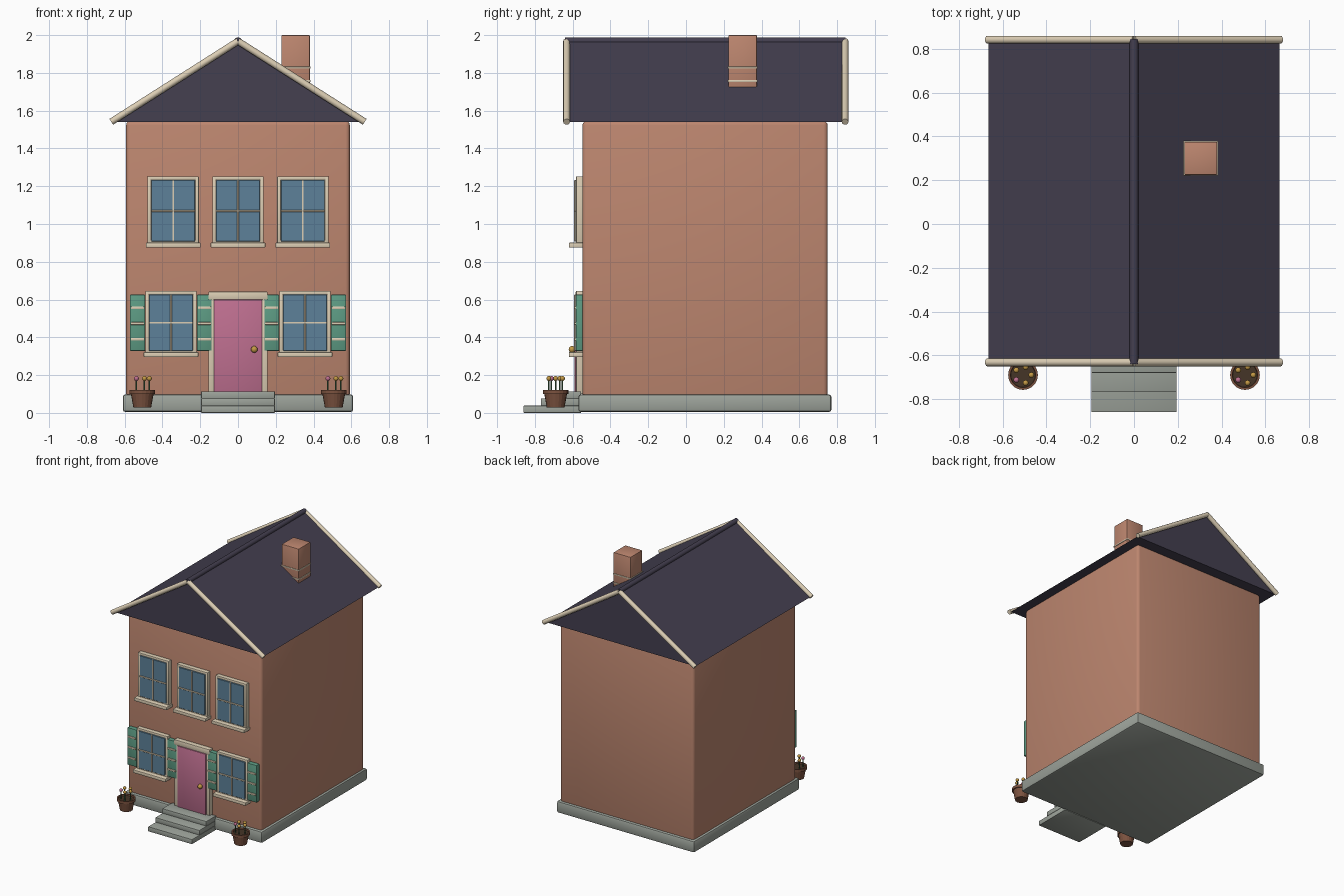
import bpy, bmesh, math
from mathutils import Vector

if "Cube" in bpy.data.objects:
    bpy.data.objects.remove(bpy.data.objects["Cube"])

COLORS = {
    "brick": (0.51, 0.24, 0.16), "slate": (0.058, 0.05, 0.08), "cream": (0.72, 0.62, 0.46),
    "glass": (0.11, 0.22, 0.32), "pink": (0.52, 0.16, 0.28), "teal": (0.11, 0.33, 0.23),
    "stone": (0.34, 0.37, 0.33), "clay": (0.20, 0.085, 0.05), "soil": (0.06, 0.035, 0.02),
    "gold": (0.55, 0.32, 0.06), "leaf": (0.06, 0.16, 0.07),
}
MATS = {}
for key, rgb in COLORS.items():
    MATS[key] = bpy.data.materials.new(key)
    MATS[key].diffuse_color = (*rgb, 1)


def finish(ob, name, mat, smooth=True):
    ob.name = name
    ob.data.materials.append(MATS[mat])
    if smooth:
        bpy.ops.object.shade_smooth_by_angle(angle=math.radians(35))
    return ob


def box(name, mat, x, y, z, bevel=0.004, segs=2):
    """Bevelled box from (min, max) ranges."""
    bpy.ops.mesh.primitive_cube_add(size=1)
    ob = bpy.context.object
    for v in ob.data.vertices:
        v.co = [(r[0] + r[1]) / 2 + c * (r[1] - r[0]) for r, c in zip((x, y, z), v.co)]
    if bevel:
        bm = bmesh.new()
        bm.from_mesh(ob.data)
        bmesh.ops.bevel(bm, geom=bm.edges[:], offset=bevel, segments=segs,
                        profile=0.5, affect='EDGES')
        bm.to_mesh(ob.data)
        bm.free()
    return finish(ob, name, mat)


def rod(name, mat, a, b, r, sides=12):
    a, b = Vector(a), Vector(b)
    d = b - a
    bpy.ops.mesh.primitive_cylinder_add(vertices=sides, radius=r, depth=d.length,
                                        location=(a + b) / 2,
                                        rotation=d.to_track_quat('Z', 'Y').to_euler())
    return finish(bpy.context.object, name, mat)


def ball(name, mat, loc, r):
    bpy.ops.mesh.primitive_uv_sphere_add(segments=14, ring_count=8, radius=r, location=loc)
    return finish(bpy.context.object, name, mat)


WALL = -0.548

# Foundation and walls
box("foundation", "stone", (-0.61, 0.61), (-0.57, 0.77), (0.005, 0.098), 0.014)
box("walls", "brick", (-0.592, 0.592), (WALL, 0.75), (0.08, 1.545), 0.022, 3)

# Gabled roof prism
bm = bmesh.new()
ends = [[bm.verts.new((x, y, z)) for x, z in ((-0.665, 1.54), (0.665, 1.54), (0, 1.975))]
        for y in (-0.62, 0.83)]
bm.faces.new(ends[0])
bm.faces.new(ends[1][::-1])
for i in range(3):
    j = (i + 1) % 3
    bm.faces.new((ends[0][j], ends[0][i], ends[1][i], ends[1][j]))
bmesh.ops.recalc_face_normals(bm, faces=bm.faces[:])
me = bpy.data.meshes.new("roof")
bm.to_mesh(me)
bm.free()
roof = bpy.data.objects.new("roof", me)
bpy.context.collection.objects.link(roof)
finish(roof, "roof", "slate", False)

# Ridge cap and rake trims
rod("ridge_cap", "slate", (0, -0.64, 1.968), (0, 0.845, 1.968), 0.02)
for y, end in ((-0.632, "front"), (0.842, "back")):
    for s in (-1, 1):
        rod(f"rake_trim_{end}", "cream", (s * 0.671, y, 1.541), (0, y, 1.968), 0.018)

# Chimney with two thin bands
box("chimney", "brick", (0.23, 0.38), (0.225, 0.375), (1.69, 2.0), 0.004)
for z in (1.757, 1.828):
    box("chimney_band", "cream", (0.226, 0.384), (0.221, 0.379), (z - 0.005, z + 0.005), 0.002)


def window(cx, z0, z1):
    """Frame, glass, glazing bars and sill; z0..z1 is the glass height."""
    w, f = 0.116, 0.02
    front = (-0.582, WALL + 0.01)
    for s in (-1, 1):
        e = sorted((cx + s * w, cx + s * (w + f)))
        box("window_jamb", "cream", e, front, (z0 - 0.01, z1 + f))
    for z in (z0 - 0.012, z1):
        box("window_rail", "cream", (cx - w - f, cx + w + f), front, (z, z + f))
    box("window_glass", "glass", (cx - w, cx + w), (-0.585, WALL + 0.01), (z0, z1), 0.002, 1)
    bar = (-0.592, -0.58)
    zm = (z0 + z1) / 2
    box("glazing_bar", "cream", (cx - 0.005, cx + 0.005), bar, (z0, z1), 0.002, 1)
    box("glazing_bar", "cream", (cx - w, cx + w), bar, (zm - 0.005, zm + 0.005), 0.002, 1)
    box("window_sill", "cream", (cx - 0.145, cx + 0.145), (-0.62, WALL + 0.01),
        (z0 - 0.032, z0 - 0.006))


# Windows
for cx in (-0.343, 0, 0.343):
    window(cx, 0.907, 1.232)
for cx in (-0.355, 0.355):
    window(cx, 0.328, 0.626)
    # Shutters with three slats
    for s in (-1, 1):
        sx = cx + s * 0.177
        box("shutter", "teal", (sx - 0.04, sx + 0.04), (-0.583, WALL + 0.01), (0.328, 0.626))
        for z in (0.39, 0.473, 0.556):
            box("shutter_slat", "cream", (sx - 0.035, sx + 0.035), (-0.592, -0.575),
                (z - 0.007, z + 0.007), 0.003)

# Door, surround and knob
box("door", "pink", (-0.127, 0.127), (-0.59, WALL + 0.01), (0.1, 0.6))
for s in (-1, 1):
    box("door_jamb", "cream", sorted((s * 0.127, s * 0.157)), (-0.582, WALL + 0.01), (0.1, 0.61))
box("door_lintel", "cream", (-0.157, 0.157), (-0.586, WALL + 0.01), (0.6, 0.642))
ball("door_knob", "gold", (0.086, -0.603, 0.336), 0.018)

# Front steps
for i, y in enumerate((-0.86, -0.768, -0.68)):
    box("front_step", "stone", (-0.195, 0.195), (y, -0.555), (i * 0.038, i * 0.038 + 0.038), 0.003)

# Flower pots: lathed clay profile, soil, stems and blossoms
PROFILE = [(0.0, 0.028), (0.047, 0.028), (0.06, 0.1), (0.068, 0.1), (0.068, 0.122),
           (0.058, 0.122), (0.056, 0.108), (0.0, 0.108)]
for px in (-0.507, 0.507):
    bm = bmesh.new()
    vs = [bm.verts.new((r, 0, z)) for r, z in PROFILE]
    es = [bm.edges.new(p) for p in zip(vs, vs[1:])]
    bmesh.ops.spin(bm, geom=vs + es, axis=(0, 0, 1), cent=(0, 0, 0),
                   angle=math.tau, steps=20, use_duplicate=False)
    bmesh.ops.remove_doubles(bm, verts=bm.verts[:], dist=0.0005)
    bmesh.ops.recalc_face_normals(bm, faces=bm.faces[:])
    me = bpy.data.meshes.new("flower_pot")
    bm.to_mesh(me)
    bm.free()
    pot = bpy.data.objects.new("flower_pot", me)
    pot.location = (px, -0.69, 0)
    bpy.context.collection.objects.link(pot)
    finish(pot, "flower_pot", "clay", False)
    rod("pot_soil", "soil", (px, -0.69, 0.1), (px, -0.69, 0.112), 0.056, 20)
    for k in range(5):
        a = k * math.tau / 5
        x, y = px + 0.038 * math.cos(a), -0.69 + 0.038 * math.sin(a)
        rod("flower_stem", "leaf", (x, y, 0.1), (x, y, 0.178), 0.004, 8)
        ball("flower_head", "pink" if k == 3 else "gold", (x, y, 0.182), 0.013)

for m in bpy.data.materials:
    if m.users and not m.is_grease_pencil:
        m.use_nodes = True
        m.node_tree.nodes["Principled BSDF"].inputs["Base Color"].default_value = m.diffuse_color
